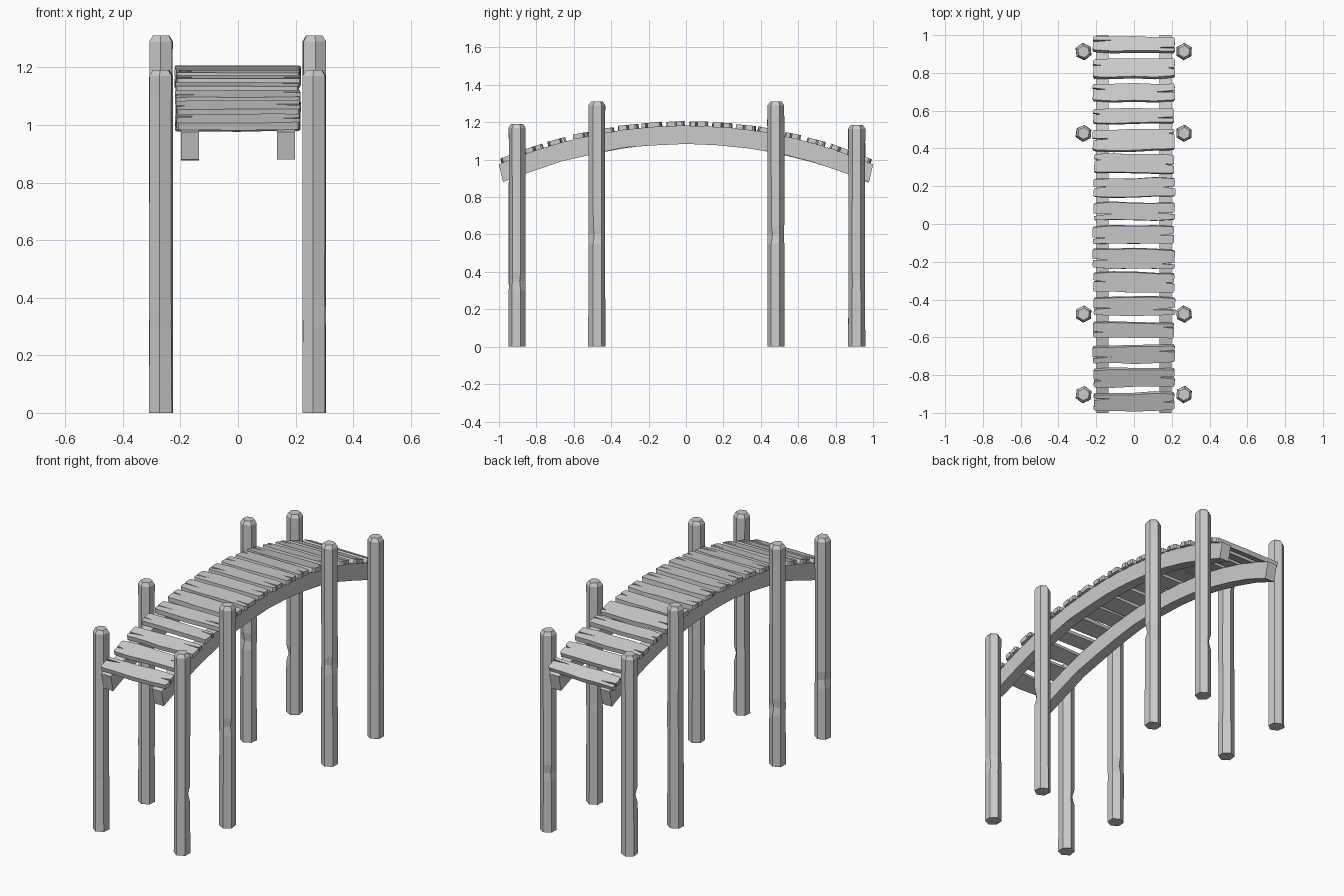
import bpy, bmesh, math, random
from mathutils import Matrix, Vector

if "Cube" in bpy.data.objects:
    bpy.data.objects.remove(bpy.data.objects["Cube"])

random.seed(4)
jit = random.uniform
R, CREST = 2.519, 1.182          # arch radius and height of the beam tops
CZ = CREST - R


def finish(name, bm):
    bmesh.ops.recalc_face_normals(bm, faces=bm.faces)
    me = bpy.data.meshes.new(name)
    bm.to_mesh(me)
    bm.free()
    ob = bpy.data.objects.new(name, me)
    bpy.context.collection.objects.link(ob)
    return ob


def loft(name, rings):
    bm = bmesh.new()
    vs = [[bm.verts.new(p) for p in ring] for ring in rings]
    n = len(vs[0])
    for a, b in zip(vs, vs[1:]):
        for i in range(n):
            j = (i + 1) % n
            bm.faces.new((a[i], a[j], b[j], b[i]))
    bm.faces.new(vs[0])
    bm.faces.new(vs[-1])
    return finish(name, bm)


def post(x, y, h, nick_z, nick_i):
    # hexagonal post with a chamfered top and one chipped edge
    turn = jit(-0.15, 0.15) + math.pi / 6
    levels = [(0, .046), (nick_z - .05, .045), (nick_z, .045), (nick_z + .05, .045),
              (h - .1, .045), (h - .02, .045), (h, .032)]
    rings = []
    for k, (z, r) in enumerate(levels):
        ring = []
        for i in range(6):
            a = turn + i * math.pi / 3
            rr = r * jit(.97, 1.02)
            if k == 2 and i == nick_i:
                rr = r * .72
            ring.append(Vector((x + rr * math.cos(a), y + rr * math.sin(a), z)))
        rings.append(ring)
    loft("post", rings)


for x in (-.267, .265):
    for y, h in ((-.903, 1.19), (-.477, 1.31), (.48, 1.31), (.913, 1.185)):
        post(x, y, h, random.choice((.35, .6, .8)), random.randrange(6))

# two arched beams under the deck
for side in (-1, 1):
    end, n = math.asin(1 / R), 12
    rings = []
    for k in range(n + 1):
        t = -end + 2 * end * k / n
        top = (R * math.sin(t), CZ + R * math.cos(t))
        rb, tb = R - .097 + jit(-.004, .004), t * 1.018
        low = (rb * math.sin(tb), CZ + rb * math.cos(tb))
        xa, xb = side * .135, side * .198
        rings.append([(xa, *top), (xb, *top), (xb, *low), (xa, *low)])
    loft("arched_beam", rings)


def end_points(half):
    # plank end on the +x side with a thin split running inwards
    c = jit(-.5, .5) * half
    w = jit(.003, .007)
    x = .216 + jit(-.004, .004)
    return [(x - .006, -half + .004), (x, -half + .014), (x, c - w),
            (x - jit(.03, .12), c + jit(-.006, .006)), (x - .003, c + w),
            (x, half - .014), (x - .006, half - .004)]


def plank(y, width):
    half = width / 2
    right = end_points(half)
    left = [(-px, -py) for px, py in end_points(half)]
    upper = [(px, half + jit(-.006, .004)) for px in (.11, 0, -.11)]
    lower = [(px, -half + jit(-.004, .006)) for px in (-.11, 0, .11)]
    bm = bmesh.new()
    face = bm.faces.new([bm.verts.new((px, py, -.003)) for px, py in right + upper + left + lower])
    ext = bmesh.ops.extrude_face_region(bm, geom=[face])
    top = [v for v in ext["geom"] if isinstance(v, bmesh.types.BMVert)]
    for v in top:
        v.co.z += .026
        v.co.y *= .95
    t = math.asin(y / R)
    m = (Matrix.Translation((0, y, CZ + R * math.cos(t)))
         @ Matrix.Rotation(-t + jit(-.05, .05), 4, 'X')
         @ Matrix.Rotation(jit(-.02, .02), 4, 'Z'))
    bm.transform(m)
    finish("deck_plank", bm)


# sixteen deck planks following the arch
widths = (.1, .105, .1, .09, .1, .11, .11, .1, .1, .105, .11, .12, .085, .1, .11, .09)
for k, w in enumerate(widths):
    plank(-.937 + k * .1255, w)
